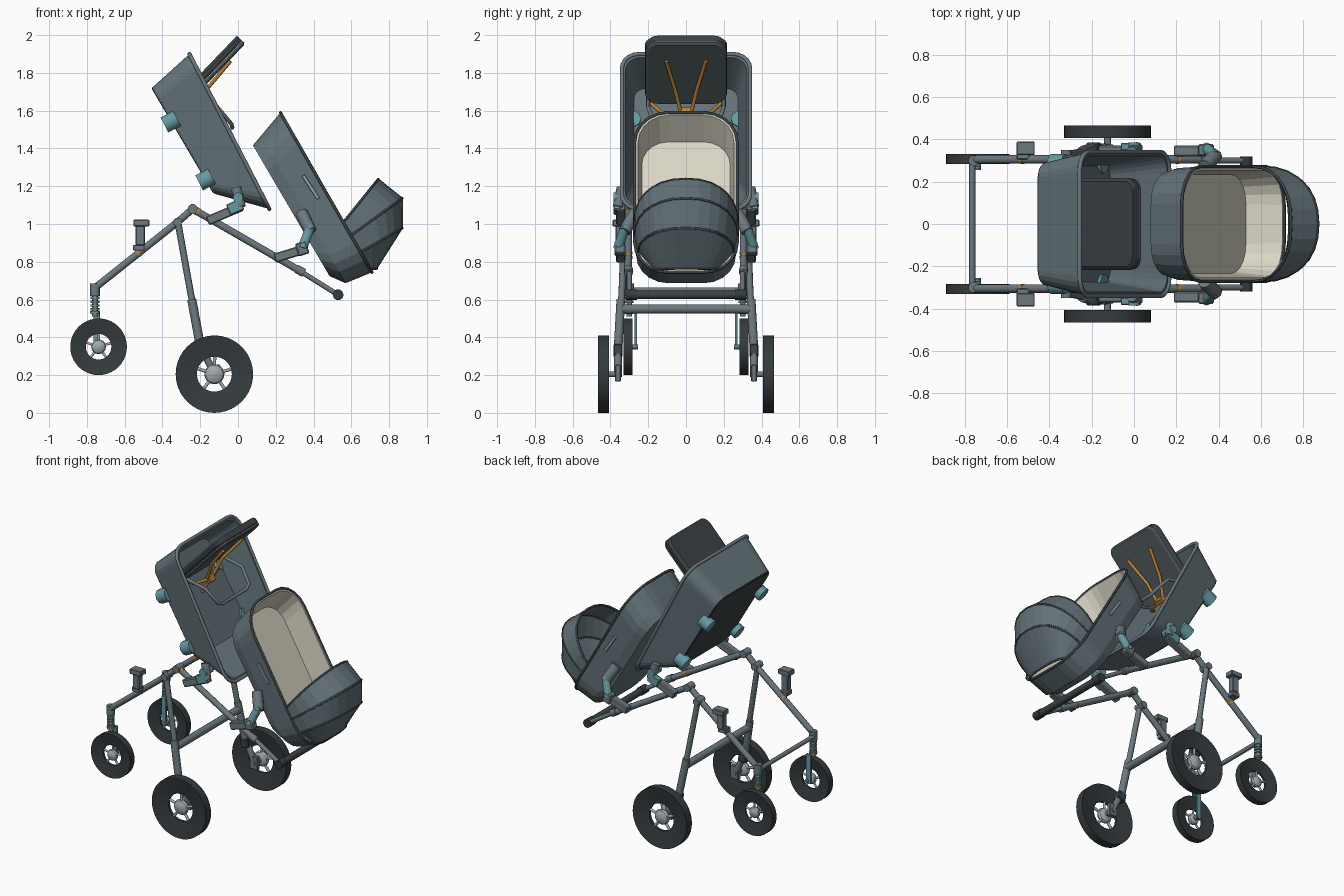
import bpy, bmesh, math
from mathutils import Vector

cube = bpy.data.objects.get("Cube")
if cube:
    bpy.data.objects.remove(cube, do_unlink=True)


def material(name, r, g, b):
    m = bpy.data.materials.new(name)
    m.use_nodes = True
    m.diffuse_color = (r, g, b, 1)
    m.node_tree.nodes["Principled BSDF"].inputs["Base Color"].default_value = (r, g, b, 1)
    return m


SLATE = material("slate fabric", .125, .17, .19)
FRAME = material("frame grey", .15, .19, .21)
DARK = material("charcoal", .045, .055, .06)
PAD = material("dark grey pad", .085, .105, .115)
RUBBER = material("rubber", .035, .043, .047)
TEAL = material("teal", .13, .32, .36)
ORANGE = material("orange strap", .5, .23, .04)
CREAM = material("cream lining", .7, .67, .56)
SILVER = material("silver", .36, .4, .42)


def add_mesh(name, mesh, mat):
    mesh.materials.clear()
    mesh.materials.append(mat)
    ob = bpy.data.objects.new(name, mesh)
    bpy.context.collection.objects.link(ob)
    return ob


def from_bmesh(name, bm, mat):
    bmesh.ops.recalc_face_normals(bm, faces=bm.faces)
    mesh = bpy.data.meshes.new(name)
    bm.to_mesh(mesh)
    bm.free()
    return add_mesh(name, mesh, mat)


def tube(name, pts, r, mat, cyclic=False, sides=3):
    """Round tube through points."""
    cu = bpy.data.curves.new(name, 'CURVE')
    cu.dimensions = '3D'
    cu.bevel_depth, cu.bevel_resolution, cu.use_fill_caps = r, sides, True
    sp = cu.splines.new('POLY')
    sp.points.add(len(pts) - 1)
    for p, c in zip(sp.points, pts):
        p.co = (*c, 1)
    sp.use_cyclic_u = cyclic
    tmp = bpy.data.objects.new(name, cu)
    mesh = bpy.data.meshes.new_from_object(tmp)
    bpy.data.objects.remove(tmp)
    return add_mesh(name, mesh, mat)


def lathe(name, profile, center, mat, sides=32, closed=False):
    """Revolve (radius, offset) points about an axis along y."""
    bm = bmesh.new()
    c = Vector(center)
    rings = [[bm.verts.new(c + Vector((r * math.cos(a), o, r * math.sin(a))))
              for a in (math.tau * i / sides for i in range(sides))] for r, o in profile]
    pairs = list(zip(rings, rings[1:])) + ([(rings[-1], rings[0])] if closed else [])
    for a, b in pairs:
        for i in range(sides):
            j = (i + 1) % sides
            bm.faces.new((a[i], a[j], b[j], b[i]))
    if not closed:
        bm.faces.new(rings[0])
        bm.faces.new(rings[-1])
    return from_bmesh(name, bm, mat)


def box(name, center, size, mat, tilt=0):
    """Box turned about y so that its x side follows the tilt."""
    bm = bmesh.new()
    bmesh.ops.create_cube(bm, size=1)
    for v in bm.verts:
        v.co = Vector([a * b for a, b in zip(v.co, size)])
    bmesh.ops.bevel(bm, geom=bm.edges[:], offset=min(size) * .12, segments=1, affect='EDGES')
    ob = from_bmesh(name, bm, mat)
    ob.location, ob.rotation_euler = center, (0, -tilt, 0)
    return ob


class Tray:
    """Tilted frame: u runs down its length, v across, w out of its opening."""
    def __init__(self, x, z, ux, uz):
        self.o, self.u = Vector((x, 0, z)), Vector((ux, 0, uz)).normalized()
        self.n = Vector((-self.u.z, 0, self.u.x))

    def at(self, u, v, w):
        return self.o + self.u * u + self.n * w + Vector((0, v, 0))

    def ring(self, u0, u1, half, rad, w0, w1, steps=5):
        pts = []
        for k, (cu, cv) in enumerate(((u1 - rad, half - rad), (u0 + rad, half - rad),
                                      (u0 + rad, rad - half), (u1 - rad, rad - half))):
            for i in range(steps + 1):
                a = math.pi / 2 * (k + i / steps)
                u = cu + rad * math.cos(a)
                w = w0 + (w1 - w0) * (u - u0) / (u1 - u0)
                pts.append(self.at(u, cv + rad * math.sin(a), w))
        return pts

    def loft(self, name, rings, mat, caps=(False, True)):
        bm = bmesh.new()
        loops = [[bm.verts.new(p) for p in self.ring(*r)] for r in rings]
        for a, b in zip(loops, loops[1:]):
            for i in range(len(a)):
                j = (i + 1) % len(a)
                bm.faces.new((a[i], a[j], b[j], b[i]))
        for loop, cap in ((loops[0], caps[0]), (loops[-1], caps[1])):
            if cap:
                bm.faces.new(loop)
        return from_bmesh(name, bm, mat)


# Seat tub: shell with folded inner wall, dark base and rim bead
seat = Tray(-.257, 1.90, .423, -.82)
seat.loft("seat_tub", [(.067, .72, .29, .07, -.255, -.22), (0, .923, .34, .09, 0, 0),
                       (.02, .903, .322, .08, 0, 0), (.085, .705, .275, .06, -.235, -.2)], SLATE)
seat.loft("seat_base", [(.067, .72, .29, .07, -.256, -.221),
                        (.075, .71, .282, .065, -.262, -.227)], DARK)
tube("seat_rim", seat.ring(0, .923, .34, .09, 0, 0), .011, FRAME, True, 2)

# Raised backrest panel in two layers
panel = Tray(-.29, 1.66, .69, .72)
panel.loft("backrest_panel", [(0, .44, .21, .05, -.012, -.012), (0, .44, .218, .055, 0, 0),
                              (0, .44, .218, .055, .014, .014), (0, .44, .2, .05, .028, .028)],
           DARK, (True, True))
panel.loft("backrest_cushion", [(0, .43, .2, .05, -.034, -.034), (0, .44, .214, .055, -.026, -.026),
                                (0, .44, .214, .055, -.014, -.014)], PAD, (True, True))

# Harness and bumper bar
box("buckle", (-.21, 0, 1.59), (.03, .06, .05), ORANGE, .5)
tube("crotch_strap", [(-.21, 0, 1.59), (-.27, 0, 1.48)], .01, ORANGE)
for s in (1, -1):
    tube("shoulder_strap", [(-.04, s * .105, 1.862), (-.16, s * .06, 1.72), (-.21, s * .03, 1.6)], .01, ORANGE)
    tube("waist_strap", [(-.21, s * .025, 1.59), (-.25, s * .13, 1.59), (-.33, s * .2, 1.65)], .01, ORANGE)
tube("bumper_bar", [(-.3, -.2, 1.66), (-.11, -.2, 1.62), (-.035, -.17, 1.53), (-.03, -.13, 1.51),
                    (-.03, .13, 1.51), (-.035, .17, 1.53), (-.11, .2, 1.62), (-.3, .2, 1.66)], .011, FRAME)

# Carrycot: shell, lining and rim
cot = Tray(.225, 1.59, .497, -.868)
cot.loft("cot_shell", [(0, .975, .272, .18, 0, 0), (.055, .955, .264, .17, -.15, -.15),
                       (.078, .88, .245, .15, -.213, -.205)], SLATE)
cot.loft("cot_lining", [(0, .975, .272, .18, 0, 0), (.016, .959, .254, .165, 0, 0),
                        (.085, .9, .234, .14, -.165, -.165)], CREAM)
tube("cot_rim", cot.ring(0, .975, .272, .18, 0, 0), .008, DARK, True, 2)

# Hood: gores between hoops whose feet step along the cot rim
hoops = []
for foot, half, x, z in ((.67, .272, .743, 1.238), (.75, .27, .87, 1.137),
                         (.85, .252, .87, .978), (.955, .165, .735, .765)):
    c = cot.at(foot, 0, 0)
    rise = Vector((x, 0, z)) - c
    hoop = []
    for i in range(15):
        a = math.pi * i / 14
        side = math.copysign(abs(math.cos(a)) ** .9, math.cos(a)) * half
        hoop.append(c + rise * math.sin(a) ** .9 + Vector((0, side, 0)))
    hoops.append(hoop)
    tube("hood_hoop", hoop, .007, DARK, sides=2)
bm = bmesh.new()
rows = [[bm.verts.new(p) for p in h] for h in hoops]
for a, b in zip(rows, rows[1:]):
    for i in range(14):
        bm.faces.new((a[i], a[i + 1], b[i + 1], b[i]))
hood = from_bmesh("hood_fabric", bm, SLATE)
shell = hood.modifiers.new("thickness", 'SOLIDIFY')
shell.thickness, shell.offset = .006, 0


def wheel(name, x, y, z, r, half):
    """Dished tyre with open spokes and a round hub."""
    tyre = lathe(name + "_tyre", [(r * .45, -half * .3), (r, -half), (r, half), (r * .45, half * .3)],
                 (x, y, z), RUBBER, 40, True)
    hub = lathe(name + "_hub", [(r * .26 * math.cos(t), half * math.sin(t))
                                for t in (-1.5, -1, -.5, 0, .5, 1, 1.5)], (x, y, z), SILVER, 16)
    for ob in (tyre, hub):
        bpy.ops.object.select_all(action='DESELECT')
        ob.select_set(True)
        bpy.context.view_layer.objects.active = ob
        bpy.ops.object.shade_smooth_by_angle()
    for i in range(5):
        a = math.tau * i / 5 + .3
        d = Vector((math.cos(a), 0, math.sin(a))) * r * .5
        tube(name + "_spoke", [(x, y, z), Vector((x, y, z)) + d], r * .045, SILVER)


# Everything that appears on both sides
for s in (1, -1):
    wheel("rear_wheel", -.125, s * .436, .205, .205, .029)
    wheel("front_wheel", -.738, s * .307, .35, .15, .023)

    # Chassis tubes and joints
    tube("front_leg", [(-.76, s * .305, .66), (-.32, s * .305, 1.01), (-.24, s * .305, 1.08)], .02, FRAME)
    tube("handle_arm", [(-.24, s * .305, 1.08), (.34, s * .305, .745)], .02, FRAME)
    tube("handle_extension", [(.33, s * .3, .75), (.53, s * .3, .625)], .014, FRAME)
    tube("arm_collar", [(.31, s * .305, .763), (.35, s * .305, .74)], .024, FRAME)
    tube("handle_grip", [(.53, s * .26, .625), (.53, s * .32, .625)], .029, RUBBER)
    tube("top_joint", [(-.24, s * .275, 1.08), (-.24, s * .335, 1.08)], .026, FRAME)
    tube("joint_ring", [(-.225, s * .305, 1.072), (-.21, s * .305, 1.063)], .022, ORANGE)
    tube("arm_ring", [(.2, s * .305, .826), (.212, s * .305, .819)], .022, ORANGE)
    tube("leg_ring", [(-.533, s * .305, .841), (-.522, s * .305, .85)], .022, ORANGE)
    tube("rear_leg", [(-.32, s * .325, 1.02), (-.25, s * .34, .63), (-.235, s * .345, .56)], .018, FRAME)
    tube("rear_leg_sleeve", [(-.245, s * .345, .6), (-.195, s * .36, .33)], .024, FRAME)
    tube("rear_leg_pivot", [(-.32, s * .28, 1.01), (-.32, s * .35, 1.01)], .024, FRAME)
    box("rear_bracket", (-.19, s * .36, .33), (.06, .05, .06), DARK, -1.4)
    tube("rear_link", [(-.19, s * .36, .34), (-.125, s * .36, .205)], .02, FRAME)
    tube("rear_axle", [(-.125, s * .34, .205), (-.125, s * .44, .205)], .016, FRAME)
    box("axle_block", (-.125, s * .36, .21), (.06, .03, .09), FRAME)

    # Sprung front fork
    tube("fork_head", [(-.757, s * .3, .62), (-.757, s * .3, .685)], .026, FRAME)
    for i in range(5):
        z = .615 - .02 * i
        tube("spring_coil", [(-.757, s * .3, z), (-.757, s * .3, z - .012)], .024, FRAME if i % 2 else TEAL)
    tube("fork_post", [(-.757, s * .3, .62), (-.757, s * .3, .51)], .016, FRAME)
    tube("fork_ring", [(-.757, s * .3, .54), (-.757, s * .3, .532)], .027, ORANGE)
    box("fork_blade", (-.748, s * .266, .435), (.035, .014, .2), TEAL)
    tube("front_axle", [(-.738, s * .255, .35), (-.738, s * .32, .35)], .014, FRAME)

    # Cup holder on the front leg
    box("holder_top", (-.512, s * .358, 1.005), (.085, .062, .035), FRAME)
    box("holder_stem", (-.518, s * .35, .94), (.05, .045, .11), FRAME)
    box("holder_foot", (-.525, s * .335, .875), (.06, .06, .03), FRAME)

    # Seat mount
    box("seat_mount_arm", (-.07, s * .345, 1.055), (.2, .05, .05), FRAME, .4)
    box("seat_mount_latch", (-.015, s * .365, 1.09), (.08, .035, .06), TEAL, .4)
    tube("seat_mount_post", [(.015, s * .36, 1.09), (-.01, s * .34, 1.19)], .028, FRAME)
    tube("seat_mount_knob", [(0, s * .3, 1.14), (0, s * .385, 1.14)], .027, TEAL)

    # Carrycot mount
    box("cot_mount_arm", (.28, s * .345, .845), (.18, .05, .05), FRAME, .3)
    box("cot_mount_block", (.34, s * .35, .87), (.06, .055, .07), FRAME, .3)
    tube("cot_mount_post", [(.34, s * .36, .87), (.385, s * .32, .99)], .026, TEAL)
    tube("cot_mount_clip", [(.335, s * .27, 1.06), (.385, s * .325, .96)], .034, FRAME)
    box("cot_side_plate", (.385, s * .271, 1.195), (.145, .018, .018), SILVER, -.99)

    # Round feet on the underside of the tub
    for u, w in ((.273, -.245), (.63, -.222)):
        tube("tub_foot", [seat.at(u, s * .285, w + .03), seat.at(u, s * .285, w - .045)], .047, TEAL)

# Cross bars
tube("front_cross_bar", [(-.765, -.3, .65), (-.765, .3, .65)], .015, FRAME)
tube("rear_cross_bar", [(-.235, -.335, .55), (-.235, .335, .55)], .025, FRAME)
tube("handle_bar", [(.53, -.29, .625), (.53, .29, .625)], .024, DARK)
